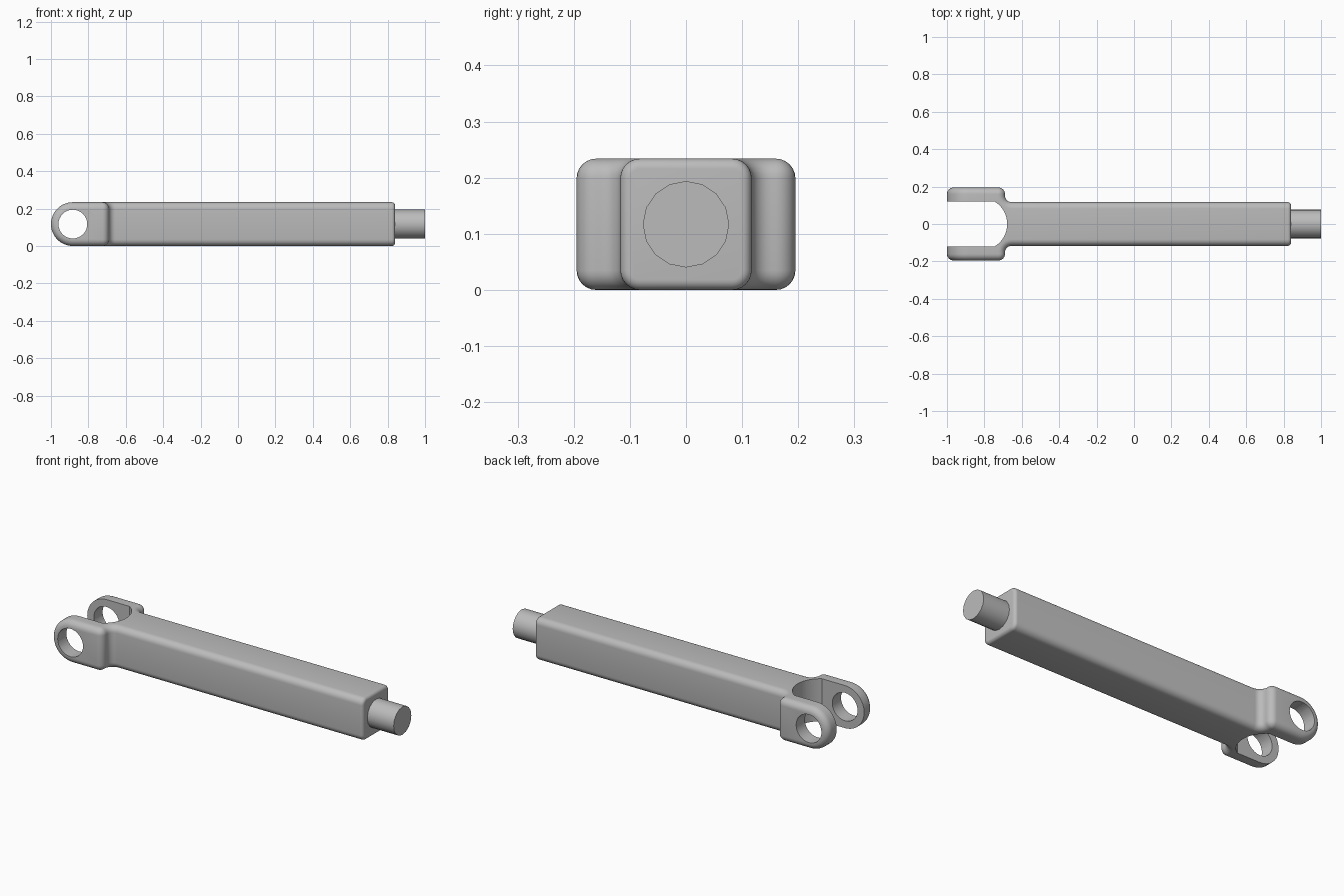
import bpy, bmesh
from math import sin, cos, pi, radians, sqrt, asin

cube = bpy.data.objects.get("Cube")
if cube:
    bpy.data.objects.remove(cube)

HALF = 0.117      # half height of the bar, also its half width
Z0 = HALF
FORK = 0.195      # half width of the fork
EYE_X = -0.883    # centre of the eye holes
HOLE = 0.077      # radius of eye holes and end pin
R = 0.035         # edge rounding
END_X, END_R = 0.84, 0.018
STEPS = 6

steel = bpy.data.materials.new("plain grey steel")
steel.use_nodes = True
grey = (0.5, 0.5, 0.5, 1)
steel.diffuse_color = grey
steel.node_tree.nodes["Principled BSDF"].inputs["Base Color"].default_value = grey


def make(name, bm):
    bmesh.ops.remove_doubles(bm, verts=bm.verts[:], dist=1e-5)
    bmesh.ops.recalc_face_normals(bm, faces=bm.faces[:])
    mesh = bpy.data.meshes.new(name)
    bm.to_mesh(mesh)
    bm.free()
    mesh.materials.append(steel)
    obj = bpy.data.objects.new(name, mesh)
    bpy.context.collection.objects.link(obj)
    return obj


def activate(obj):
    bpy.ops.object.select_all(action='DESELECT')
    obj.select_set(True)
    bpy.context.view_layer.objects.active = obj


def prism(name, pts, offset):
    """Extrude a closed outline along an offset vector."""
    bm = bmesh.new()
    face = bm.faces.new([bm.verts.new(p) for p in pts])
    new = bmesh.ops.extrude_face_region(bm, geom=[face])["geom"]
    bmesh.ops.translate(bm, vec=offset,
                        verts=[v for v in new if isinstance(v, bmesh.types.BMVert)])
    return make(name, bm)


def profile(x, y, nx=0, ny=1, inset=0):
    """Upper half of a rounded section, side to side, as (x, y, height)."""
    y, r, top = y - inset, R - inset, HALF - inset
    side = [(x, y, 0)]
    for i in range(STEPS + 1):
        a = pi / 2 * i / STEPS
        d = r * (1 - cos(a))
        side.append((x - nx * d, y - ny * d, top - r + r * sin(a)))
    return side + [(px, -py, h) for px, py, h in reversed(side)]


def bridge(bm, rings, closed):
    rows = [[bm.verts.new(p) for p in ring] for ring in rings]
    for a, b in zip(rows, rows[1:]):
        n = len(a)
        for i in range(n if closed else n - 1):
            j = (i + 1) % n
            bm.faces.new((a[i], a[j], b[j], b[i]))
    return rows


# Plan of the body: wide fork, rounded shoulder, concave neck, straight bar
wall = -0.69
stations = [profile(EYE_X, FORK)]
for i in range(STEPS + 1):
    a = pi / 2 * i / STEPS
    stations.append(profile(wall - R + R * sin(a), FORK - R + R * cos(a), sin(a), cos(a)))
for i in range(STEPS + 1):
    a = pi / 2 * (1 - i / STEPS)
    stations.append(profile(wall + R - R * sin(a), HALF + R - R * cos(a), sin(a), cos(a)))
for i in range(STEPS + 1):
    a = pi / 2 * i / STEPS
    stations.append(profile(END_X - END_R + END_R * sin(a), HALF,
                            inset=END_R * (1 - cos(a))))

bm = bmesh.new()
rings = [[(x, y, Z0 + h) for x, y, h in s] +
         [(x, y, Z0 - h) for x, y, h in reversed(s[1:-1])] for s in stations]
bm.faces.new(bridge(bm, rings, True)[-1])

# Round fork tips: the section turned half a revolution about the eye axis
turns = [pi * i / 24 for i in range(25)]
bridge(bm, [[(EYE_X - h * sin(t), y, Z0 + h * cos(t)) for x, y, h in stations[0]]
            for t in turns], False)
body = make("fork_bar", bm)

# Slot between the fork arms, with a shallow curved floor
slot_w, start, floor = 0.119, -0.743, -0.678
sag = floor - start
rad = (slot_w ** 2 + sag ** 2) / (2 * sag)
half_angle = asin(slot_w / rad)
arc = [half_angle * (i / 10 - 1) for i in range(21)]
outline = [(-1.1, slot_w, -0.1), (-1.1, -slot_w, -0.1)]
outline += [(floor - rad + rad * cos(a), rad * sin(a), -0.1) for a in arc]
slot = prism("slot_cutter", outline, (0, 0, 0.5))


def circle(n):
    return [(HOLE * sin(2 * pi * i / n), HOLE * cos(2 * pi * i / n)) for i in range(n)]


# Eye holes through both arms
eye = prism("eye_cutter", [(EYE_X + u, -0.3, Z0 + v) for u, v in circle(32)], (0, 0.6, 0))

activate(body)
for cutter in (slot, eye):
    cutter.hide_render = True
    mod = body.modifiers.new(cutter.name, 'BOOLEAN')
    mod.operation = 'DIFFERENCE'
    mod.solver = 'EXACT'
    mod.object = cutter
    bpy.ops.object.modifier_apply(modifier=mod.name)
    bpy.data.objects.remove(cutter)

# Round pin at the far end
pin = prism("end_pin", [(END_X - 0.02, u, Z0 + v) for u, v in circle(16)],
            (1 - END_X + 0.02, 0, 0))

for obj in (body, pin):
    activate(obj)
    bpy.ops.object.shade_smooth_by_angle(angle=radians(35))
